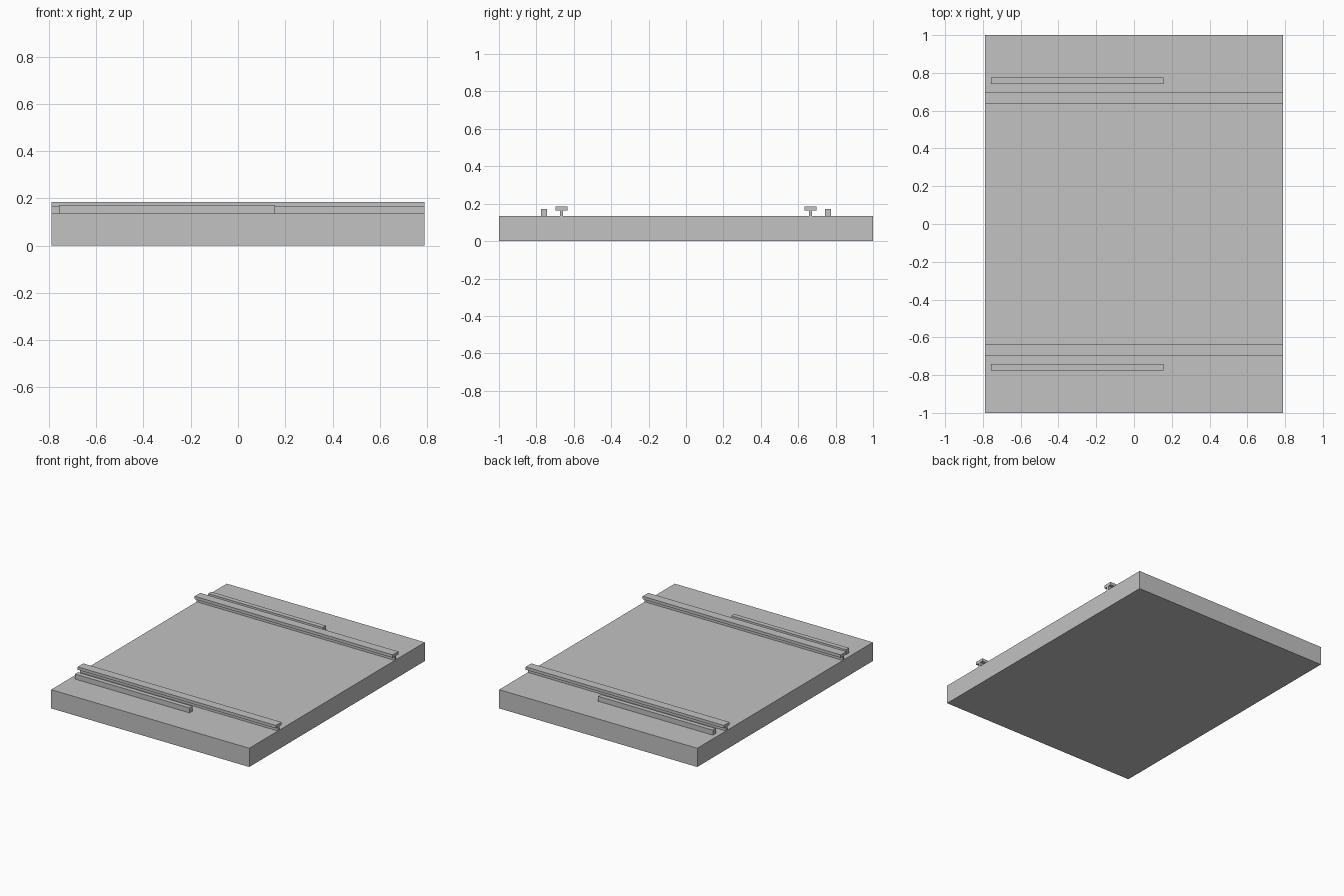
import bpy
import bmesh

cube = bpy.data.objects.get("Cube")
if cube:
    bpy.data.objects.remove(cube, do_unlink=True)

# Single plain grey for every part
GREY = (0.54, 0.54, 0.54, 1.0)
grey = bpy.data.materials.new("plain_grey")
grey.use_nodes = True
grey.diffuse_color = GREY
grey.node_tree.nodes["Principled BSDF"].inputs["Base Color"].default_value = GREY

HALF_X = 0.79       # half width of the slab
BASE_TOP = 0.135    # slab thickness


def extrude_along_x(name, profile, x0, x1):
    """Sweep a closed (y, z) profile from x0 to x1 as a flat-faced solid."""
    bm = bmesh.new()
    start = bm.faces.new([bm.verts.new((x0, y, z)) for y, z in profile])
    swept = bmesh.ops.extrude_face_region(bm, geom=[start], use_keep_orig=True)
    verts = [v for v in swept["geom"] if isinstance(v, bmesh.types.BMVert)]
    bmesh.ops.translate(bm, verts=verts, vec=(x1 - x0, 0, 0))
    bmesh.ops.recalc_face_normals(bm, faces=bm.faces)
    mesh = bpy.data.meshes.new(name)
    bm.to_mesh(mesh)
    bm.free()
    mesh.materials.append(grey)
    obj = bpy.data.objects.new(name, mesh)
    bpy.context.collection.objects.link(obj)
    return obj


def rectangle(y0, y1, z0, z1):
    return [(y0, z0), (y1, z0), (y1, z1), (y0, z1)]


def tee(y, stem, flange, z0, z1, z2):
    """T-shaped section: narrow stem under a wide flange."""
    right = [(stem, z0), (stem, z1), (flange, z1), (flange, z2)]
    left = [(-dy, z) for dy, z in reversed(right)]
    return [(y + dy, z) for dy, z in right + left]


# Base slab
extrude_along_x("base_slab", rectangle(-1, 1, 0, BASE_TOP), -HALF_X, HALF_X)

# Matching T rail and short guide strip near the front and back edges
for side, sign in (("front", -1), ("back", 1)):
    extrude_along_x(side + "_rail",
                    tee(sign * 0.666, 0.008, 0.032, BASE_TOP, 0.163, 0.184),
                    -HALF_X, HALF_X)
    y = sign * 0.759
    extrude_along_x(side + "_guide_strip",
                    rectangle(y - 0.017, y + 0.017, BASE_TOP, 0.171),
                    -0.757, 0.157)
